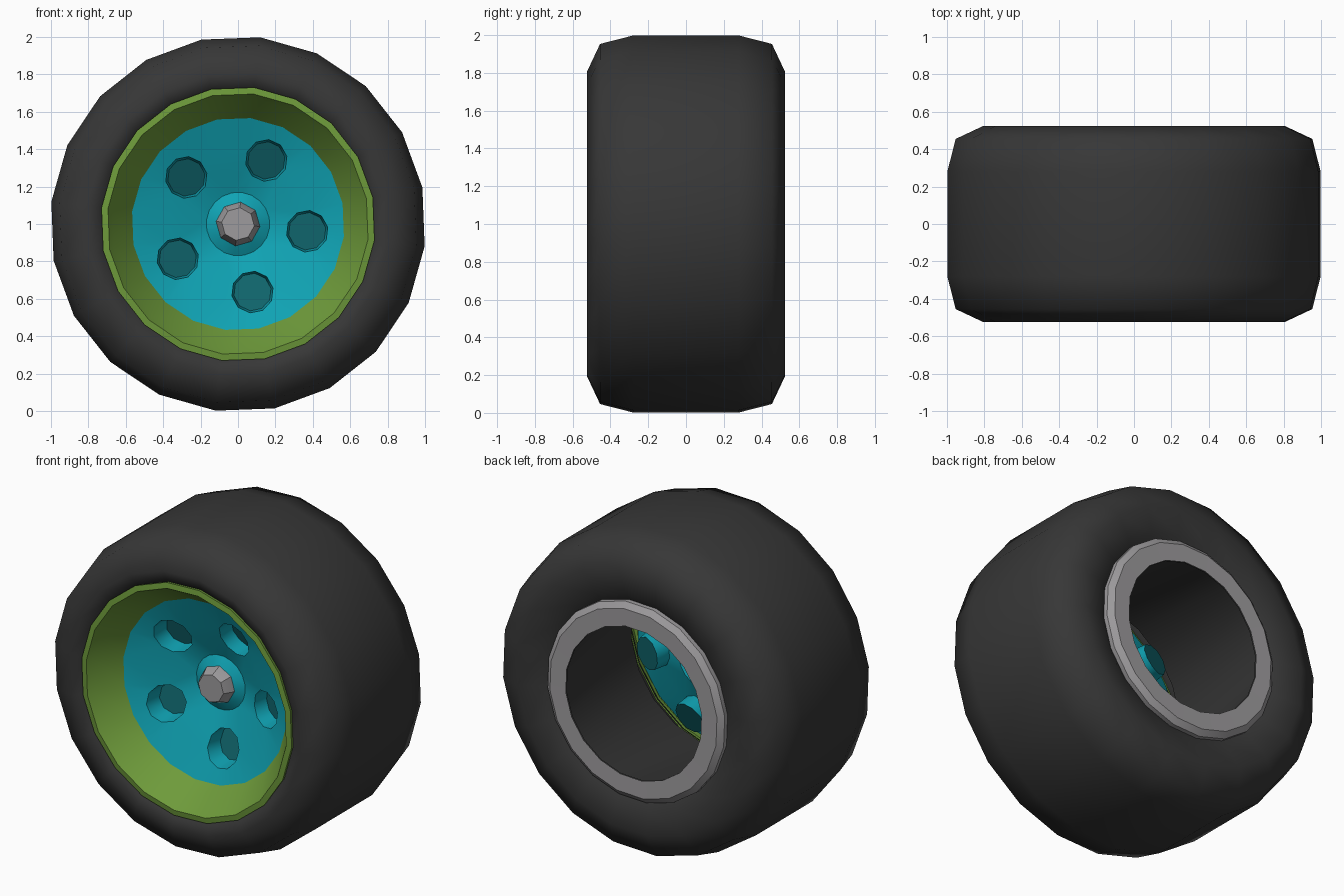
import bpy, bmesh, math
from mathutils import Vector
from mathutils.geometry import delaunay_2d_cdt

if "Cube" in bpy.data.objects:
    bpy.data.objects.remove(bpy.data.objects["Cube"])

CZ = 1.0                       # axle height
PHASE = math.radians(83.2)     # rotation of all the polygons


def material(name, rgb):
    m = bpy.data.materials.new(name)
    m.diffuse_color = (*rgb, 1)
    m.use_nodes = True
    m.node_tree.nodes["Principled BSDF"].inputs["Base Color"].default_value = m.diffuse_color
    return m


RUBBER = material("black rubber", (0.038, 0.038, 0.038))
GREEN = material("green", (0.155, 0.325, 0.043))
TEAL = material("teal", (0.005, 0.37, 0.46))
DARK_TEAL = material("dark teal", (0.005, 0.125, 0.145))
GREY = material("grey metal", (0.34, 0.33, 0.34))


def finish(bm, name, mats, angle):
    bmesh.ops.recalc_face_normals(bm, faces=bm.faces)
    me = bpy.data.meshes.new(name)
    bm.to_mesh(me)
    bm.free()
    ob = bpy.data.objects.new(name, me)
    bpy.context.collection.objects.link(ob)
    for m in mats:
        me.materials.append(m)
    bpy.ops.object.select_all(action='DESELECT')
    ob.select_set(True)
    bpy.context.view_layer.objects.active = ob
    bpy.ops.object.shade_smooth_by_angle(angle=math.radians(angle))
    return ob


def circle(n, r, cx=0, cz=0, phase=PHASE):
    return [Vector((cx + r * math.cos(phase + math.tau * i / n),
                    cz + r * math.sin(phase + math.tau * i / n))) for i in range(n)]


def lathe(name, profile, mat, n=20, angle=50, cap=False):
    """Spin (radius, y) points around the axle."""
    bm = bmesh.new()
    rings = [[bm.verts.new((p.x, y, p.y + CZ)) for p in circle(n, r)] for r, y in profile]
    for a, b in zip(rings, rings[1:]):
        for i in range(n):
            j = (i + 1) % n
            bm.faces.new((a[i], a[j], b[j], b[i]))
    if cap:
        bm.faces.new(rings[-1])
    return finish(bm, name, [mat], angle)


# tyre: tread, shoulders and both side walls
lathe("tire", [(0.715, -0.46), (0.735, -0.495), (0.81, -0.525), (0.96, -0.455), (1.005, -0.28),
               (1.005, 0.28), (0.96, 0.455), (0.81, 0.525), (0.66, 0.49), (0.61, 0.46)], RUBBER, angle=70)
# dark inner barrel seen from the back
lathe("inner_barrel", [(0.475, 0.515), (0.60, -0.31)], RUBBER)
# green front rim with rolled lip
lathe("front_rim", [(0.725, -0.46), (0.735, -0.51), (0.70, -0.515), (0.675, -0.475),
                    (0.57, -0.33)], GREEN, angle=60)
# grey ring on the back
lathe("back_ring", [(0.62, 0.46), (0.62, 0.495), (0.585, 0.522), (0.475, 0.52)], GREY, angle=25)
# axle nut
lathe("axle_nut", [(0.122, -0.18), (0.115, -0.215), (0.088, -0.27)], GREY, n=8, angle=30, cap=True)


# dished teal disc with five blind holes
def dish(r):
    if r < 0.17:
        return -0.17 - (0.17 - r) * 0.6
    return -0.17 - 0.16 * (r - 0.17) / 0.40


HOLE_N, HOLE_R, DEPTH = 10, 0.112, 0.11
centres = circle(5, 0.372, phase=math.radians(66))
holes = [circle(HOLE_N, HOLE_R, c.x, c.y) for c in centres]
loops = [circle(20, 0.57), circle(20, 0.17), circle(8, 0.118)] + holes
pts, edges = [], []
for loop in loops:
    s, n = len(pts), len(loop)
    pts += loop
    edges += [(s + i, s + (i + 1) % n) for i in range(n)]
pts2, _, tris, *_ = delaunay_2d_cdt(pts, edges, [], 0, 1e-5)

bm = bmesh.new()
vs = [bm.verts.new((p.x, dish(p.length), p.y + CZ)) for p in pts2]
for t in tris:
    mid = sum((pts2[i] for i in t), Vector((0, 0))) / len(t)
    if mid.length > 0.108 and all((mid - c).length > HOLE_R * 0.955 for c in centres):
        bm.faces.new([vs[i] for i in t])
for c, ring in zip(centres, holes):
    top = [bm.verts.new((p.x, dish(p.length), p.y + CZ)) for p in ring]
    low = [bm.verts.new((p.x, dish(p.length) + DEPTH, p.y + CZ))
           for p in circle(HOLE_N, HOLE_R * 0.9, c.x, c.y)]
    for i in range(HOLE_N):
        j = (i + 1) % HOLE_N
        bm.faces.new((top[i], top[j], low[j], low[i]))
    bm.faces.new(low).material_index = 1
bmesh.ops.remove_doubles(bm, verts=bm.verts, dist=1e-4)
finish(bm, "wheel_disc", [TEAL, DARK_TEAL], 40)
